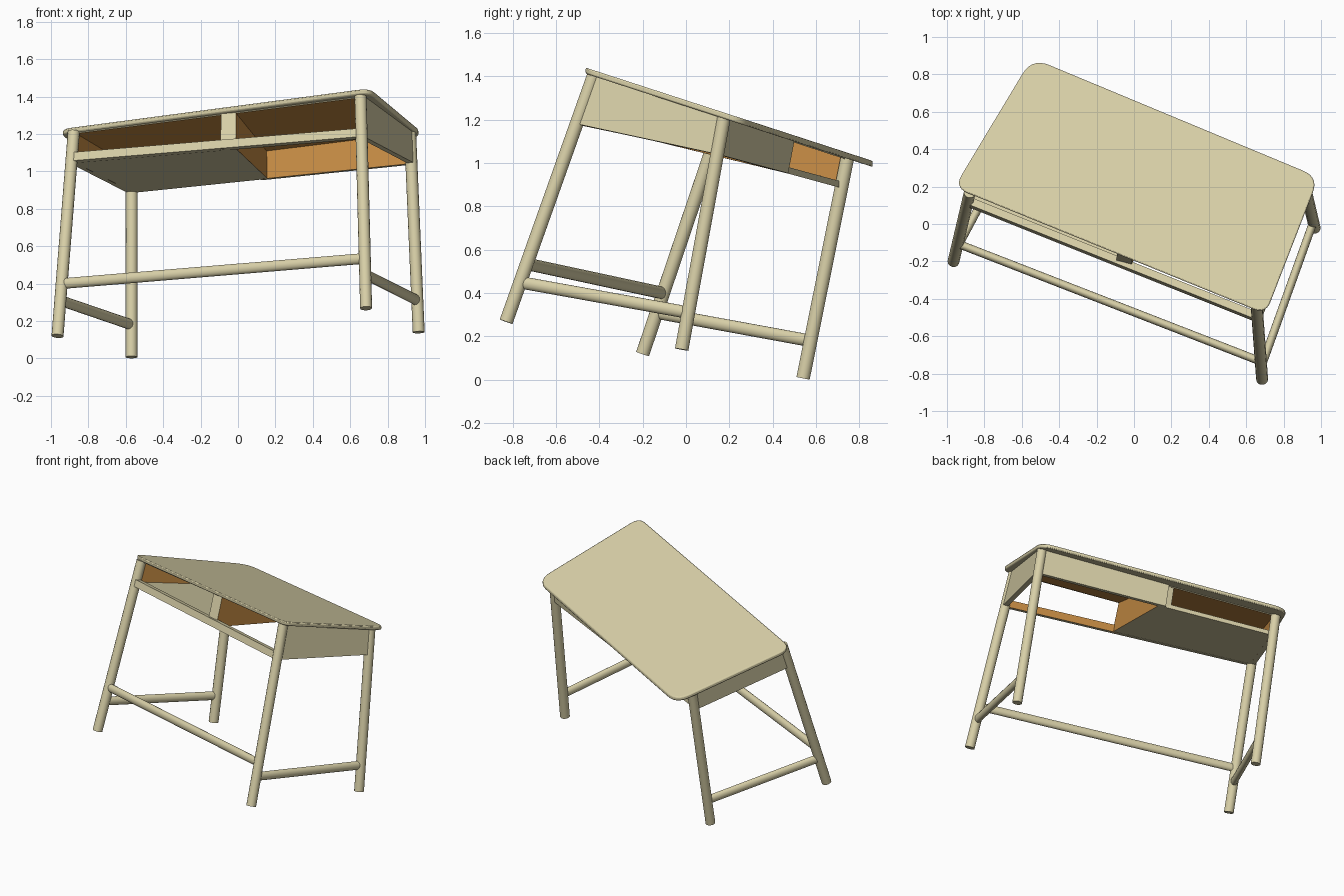
import bpy, bmesh, math
from mathutils import Vector as V

if "Cube" in bpy.data.objects:
    bpy.data.objects.remove(bpy.data.objects["Cube"])


def material(name, rgb):
    m = bpy.data.materials.new(name)
    m.diffuse_color = (*rgb, 1)
    m.use_nodes = True
    m.node_tree.nodes["Principled BSDF"].inputs["Base Color"].default_value = m.diffuse_color
    return m


CREAM = material("cream paint", (0.69, 0.63, 0.39))
ORANGE = material("orange brown interior", (0.58, 0.27, 0.06))


def make(name, verts, faces, mats=None, bevel=0, smooth=30):
    me = bpy.data.meshes.new(name)
    me.from_pydata(verts, [], faces)
    me.materials.append(CREAM)
    me.materials.append(ORANGE)
    for i in (mats or []):
        me.polygons[i].material_index = 1
    bm = bmesh.new()
    bm.from_mesh(me)
    bmesh.ops.recalc_face_normals(bm, faces=bm.faces)
    bm.to_mesh(me)
    bm.free()
    ob = bpy.data.objects.new(name, me)
    bpy.context.collection.objects.link(ob)
    if bevel:
        b = ob.modifiers.new("soft edges", 'BEVEL')
        b.width, b.segments = bevel, 2
    bpy.context.view_layer.objects.active = ob
    ob.select_set(True)
    bpy.ops.object.shade_smooth_by_angle(angle=math.radians(smooth))
    ob.select_set(False)
    return ob


def rod(name, a, b, rw, rh=None, n=14):
    """Elliptical bar from a to b: rw across, rh along the steepest direction."""
    a, b = V(a), V(b)
    d = (b - a).normalized()
    ref = V((0, 0, 1)) if abs(d.z) < 0.7 else V((0, 1, 0))
    s = d.cross(ref).normalized()
    u = s.cross(d)
    ring = [s * rw * math.cos(2 * math.pi * i / n) + u * (rh or rw) * math.sin(2 * math.pi * i / n)
            for i in range(n)]
    verts = [a + r for r in ring] + [b + r for r in ring]
    faces = [(i, (i + 1) % n, n + (i + 1) % n, n + i) for i in range(n)]
    return make(name, verts, faces + [tuple(range(n)), tuple(range(n, 2 * n))], smooth=40)


def wall(name, a, b, c, d, outer, inner, mats=(0,)):
    """Panel through a-b (bottom) and c-d (top, c above b); face 0 looks into the desk."""
    n = (b - a).cross(d - a).normalized()
    if n.dot((a + b) / 2 - CENTRE) < 0:
        n = -n
    q = [a, b, c, d]
    verts = [p - n * inner for p in q] + [p + n * outer for p in q]
    faces = [(0, 1, 2, 3), (4, 5, 6, 7)] + [(i, (i + 1) % 4, 4 + (i + 1) % 4, 4 + i) for i in range(4)]
    return make(name, verts, faces, mats)


def top_z(y):
    return 1.29 - 0.325 * y


CENTRE = V((0.03, 0.14, 1.12))
# corners: left front, right front, right back, left back
NAMES = ["left_front", "right_front", "right_back", "left_back"]
foot = [V((-0.965, -0.20, 0.12)), V((0.685, -0.83, 0.268)), V((0.966, -0.02, 0.14)), V((-0.57, 0.54, 0.007))]
head = [V((-0.878, 0.17, 0)), V((0.655, -0.425, 0)), V((0.92, 0.175, 0)), V((-0.568, 0.745, 0))]
for h in head:
    h.z = top_z(h.y) - 0.022


def on_leg(i, z):
    return foot[i].lerp(head[i], (z - foot[i].z) / (head[i].z - foot[i].z))


# legs
for i, n in enumerate(NAMES):
    rod(n + "_leg", foot[i], head[i], 0.032)

# stretchers
rod("front_stretcher", on_leg(0, 0.40), on_leg(1, 0.535), 0.022, 0.029)
rod("right_stretcher", on_leg(1, 0.45), on_leg(2, 0.31), 0.022, 0.029)
rod("left_stretcher", on_leg(0, 0.31), on_leg(3, 0.18), 0.022, 0.029)

# table top: four-sided outline with rounded corners, sloping to the back
corners = [V((-0.962, 0.195)), V((0.704, -0.482)), V((0.988, 0.25)), V((-0.545, 0.888))]
radii = [0.08, 0.07, 0.09, 0.10]
outline = []
for i, p in enumerate(corners):
    a = p + (corners[i - 1] - p).normalized() * radii[i]
    b = p + (corners[(i + 1) % 4] - p).normalized() * radii[i]
    for k in range(8):
        t = k / 7
        outline.append(a * (1 - t) ** 2 + p * 2 * t * (1 - t) + b * t * t)
N = len(outline)
verts = [(p.x, p.y, top_z(p.y) - dz) for dz in (0, 0.028) for p in outline]
faces = [tuple(range(N)), tuple(range(N, 2 * N))]
faces += [(i, (i + 1) % N, N + (i + 1) % N, N + i) for i in range(N)]
make("table_top", verts, faces, bevel=0.007)

# orange lining under the top
verts = [(h.x, h.y, top_z(h.y) - dz) for dz in (0.02, 0.033) for h in head]
make("top_lining", verts, [(0, 1, 2, 3), (4, 5, 6, 7)] +
     [(i, (i + 1) % 4, 4 + (i + 1) % 4, 4 + i) for i in range(4)], [1])

# box under the top
low = [on_leg(i, z) for i, z in enumerate((1.05, 1.18, 1.04, 0.885))]
mid_f, mid_b = low[0].lerp(low[1], 0.54), low[3].lerp(low[2], 0.46)
mid_ft, mid_bt = head[0].lerp(head[1], 0.54), head[3].lerp(head[2], 0.46)
wall("right_apron", low[1], low[2], head[2], head[1], 0.02, 0.012)
wall("left_apron", low[0], low[3], head[3], head[0], 0.02, 0.012)
wall("back_apron", mid_b, low[2], head[2], mid_bt, 0.02, 0.012)

# front rail, left and right of the divider
up = V((0, 0.015, 0.045))
wall("front_rail_left", low[0], mid_f, mid_f + up, low[0] + up, 0.022, 0.02, ())
wall("front_rail_right", mid_f, low[1], low[1] + up, mid_f + up, 0.022, 0.02)

# divider between the two compartments, orange on both sides
wall("divider", mid_f, mid_b, mid_bt, mid_ft, 0.042, 0.042, (0, 1))

# floor of the left compartment only; the right one is open below
q = [low[0], mid_f, mid_b, low[3]]
verts = [p + V((0, 0, dz)) for dz in (0, 0.03) for p in q]
make("compartment_floor", verts, [(0, 1, 2, 3), (4, 5, 6, 7)] +
     [(i, (i + 1) % 4, 4 + (i + 1) % 4, 4 + i) for i in range(4)])
